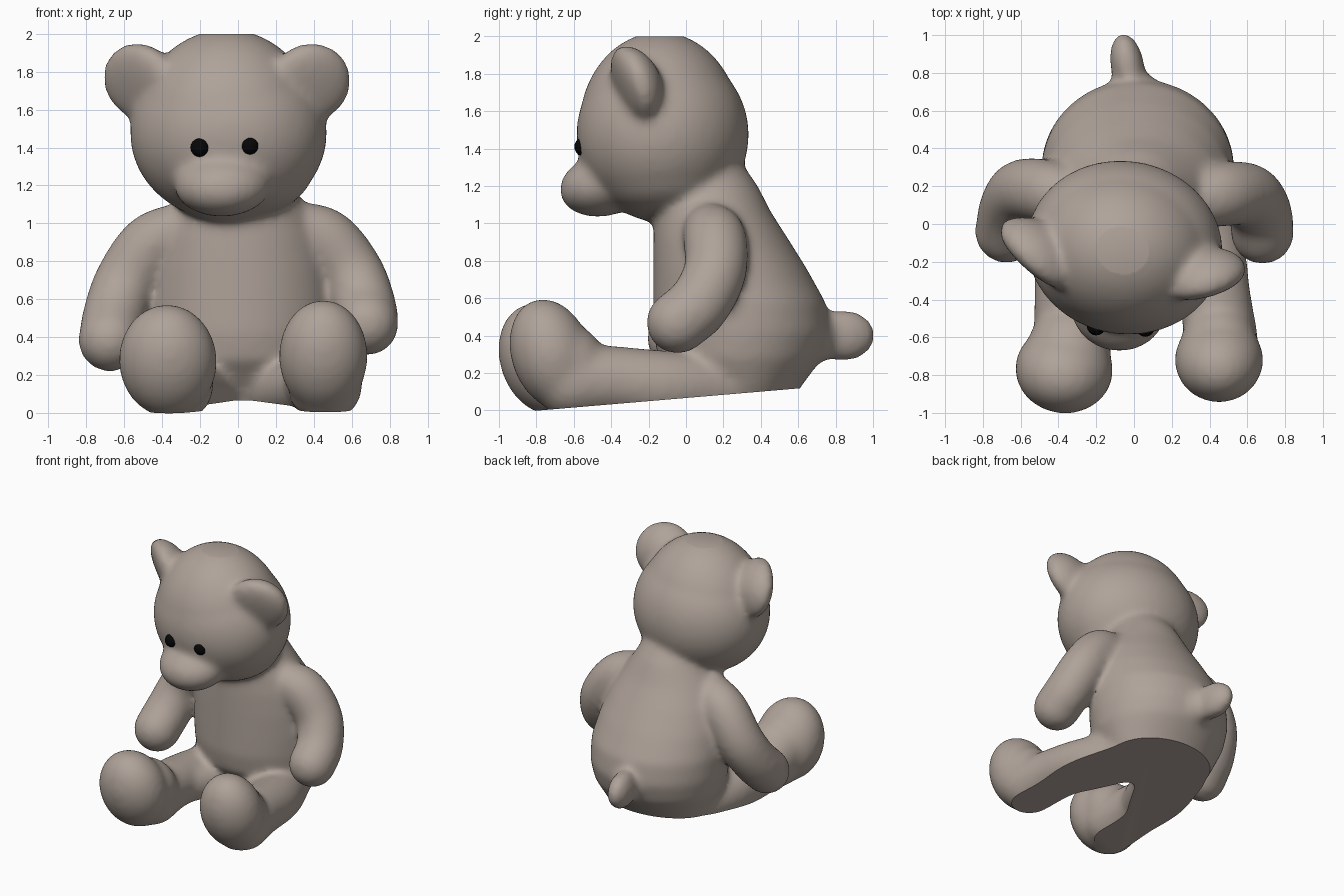
import bpy, bmesh, math
from mathutils import Matrix, Vector, Euler

cube = bpy.data.objects.get("Cube")
if cube:
    bpy.data.objects.remove(cube, do_unlink=True)


def make_material(name, rgb):
    m = bpy.data.materials.new(name)
    m.use_nodes = True
    m.diffuse_color = (*rgb, 1)
    m.node_tree.nodes["Principled BSDF"].inputs["Base Color"].default_value = (*rgb, 1)
    return m


taupe = make_material("warm_taupe", (0.43, 0.365, 0.32))
black = make_material("eye_black", (0.002, 0.002, 0.002))


def ellipsoid(bm, centre, radii, tilt=0, turn=0, cup=0):
    """Rounded blob, tilted about x, turned about z, optionally cupped to the front."""
    verts = bmesh.ops.create_icosphere(bm, subdivisions=4, radius=1)["verts"]
    rot = Euler((math.radians(tilt), 0, math.radians(turn))).to_matrix()
    for v in verts:
        p = Vector(a * b for a, b in zip(v.co, radii))
        p.y -= cup * (p.x ** 2 + p.z ** 2)
        v.co = rot @ p + Vector(centre)


def limb(bm, path):
    """Overlapping balls along a smooth curve through (x, y, z, radius)."""
    steps = 7
    pts = [Vector(p) for p in path]
    pts = [2 * pts[0] - pts[1]] + pts + [2 * pts[-1] - pts[-2]]
    for a, b, c, d in zip(pts, pts[1:], pts[2:], pts[3:]):
        for i in range(steps + 1):
            t = i / steps
            q = b + (c - a) * (t / 2) + (2 * a - 5 * b + 4 * c - d) * (t * t / 2) \
                + (3 * b - a - 3 * c + d) * (t ** 3 / 2)
            bmesh.ops.create_icosphere(bm, subdivisions=3, radius=q[3],
                                       matrix=Matrix.Translation(q[:3]))


def loft(bm, rings, sides=48):
    """Closed skin through elliptical rings (z, front y, back y, half width)."""
    loops = []
    for z, front, back, rx in rings:
        yc, ry = (front + back) / 2, (back - front) / 2
        angles = [2 * math.pi * i / sides for i in range(sides)]
        loops.append([bm.verts.new((0.02 + rx * math.cos(a), yc + ry * math.sin(a), z))
                      for a in angles])
    for lo, hi in zip(loops, loops[1:]):
        for i in range(sides):
            j = (i + 1) % sides
            bm.faces.new((lo[i], lo[j], hi[j], hi[i]))
    bm.faces.new(loops[0][::-1])
    bm.faces.new(loops[-1])


def slice_flat(bm, point, normal):
    """Remove everything on the normal side of a plane and cap the hole."""
    bmesh.ops.bisect_plane(bm, geom=bm.verts[:] + bm.edges[:] + bm.faces[:],
                           plane_co=point, plane_no=normal, clear_outer=True)
    bmesh.ops.holes_fill(bm, edges=[e for e in bm.edges if e.is_boundary], sides=0)


def finish(obj, mat):
    obj.data.materials.clear()
    obj.data.materials.append(mat)
    bpy.ops.object.select_all(action="DESELECT")
    obj.select_set(True)
    bpy.context.view_layer.objects.active = obj
    bpy.ops.object.shade_smooth_by_angle(angle=math.radians(40))


def new_object(name, bm):
    mesh = bpy.data.meshes.new(name)
    bm.to_mesh(mesh)
    bm.free()
    obj = bpy.data.objects.new(name, mesh)
    bpy.context.collection.objects.link(obj)
    return obj


bm = bmesh.new()

# Torso, wide at the seat and narrowing to the neck
loft(bm, [(-0.02, 0.06, 0.53, 0.34), (0.12, -0.02, 0.61, 0.42), (0.28, -0.15, 0.73, 0.49),
          (0.42, -0.175, 0.77, 0.51), (0.58, -0.175, 0.745, 0.51), (0.76, -0.175, 0.645, 0.48),
          (0.92, -0.175, 0.545, 0.43), (1.06, -0.17, 0.455, 0.36), (1.20, -0.14, 0.385, 0.27),
          (1.35, -0.10, 0.28, 0.20)])

# Head with a narrower crown and full jaw, muzzle and cupped ears
ellipsoid(bm, (-0.05, -0.125, 1.475), (0.522, 0.46, 0.465), turn=-10)
ellipsoid(bm, (-0.06, -0.14, 1.515), (0.48, 0.43, 0.51), turn=-10)
ellipsoid(bm, (-0.03, -0.12, 1.29), (0.43, 0.39, 0.27), turn=-10)
ellipsoid(bm, (-0.08, -0.43, 1.21), (0.26, 0.25, 0.17), tilt=14, turn=-8)
ellipsoid(bm, (-0.485, -0.13, 1.75), (0.25, 0.115, 0.22), tilt=18, turn=-42, cup=0.7)
ellipsoid(bm, (0.37, -0.25, 1.75), (0.225, 0.115, 0.22), tilt=18, turn=16, cup=0.7)

# Arms
limb(bm, [(0.30, 0.12, 0.97, 0.145), (0.46, 0.155, 0.91, 0.172), (0.60, 0.155, 0.74, 0.17),
          (0.665, 0.07, 0.57, 0.17), (0.68, -0.045, 0.47, 0.17)])
limb(bm, [(-0.30, 0.12, 0.97, 0.145), (-0.46, 0.17, 0.88, 0.17), (-0.59, 0.175, 0.69, 0.17),
          (-0.65, 0.09, 0.52, 0.17), (-0.675, -0.04, 0.385, 0.17)])

# Legs, inner thighs, ankles and upright feet
limb(bm, [(0.28, 0.20, 0.12, 0.18), (0.39, -0.10, 0.13, 0.19), (0.43, -0.38, 0.155, 0.19),
          (0.46, -0.61, 0.15, 0.20)])
limb(bm, [(0.17, 0.10, 0.11, 0.15), (0.35, -0.25, 0.14, 0.15)])
ellipsoid(bm, (0.45, -0.62, 0.25), (0.20, 0.19, 0.22), tilt=18)
ellipsoid(bm, (0.45, -0.72, 0.30), (0.235, 0.215, 0.305), tilt=18)
limb(bm, [(-0.26, 0.20, 0.12, 0.18), (-0.33, -0.10, 0.13, 0.19), (-0.34, -0.38, 0.155, 0.19),
          (-0.33, -0.62, 0.15, 0.205)])
limb(bm, [(-0.12, 0.10, 0.11, 0.15), (-0.28, -0.25, 0.14, 0.15)])
ellipsoid(bm, (-0.34, -0.64, 0.25), (0.22, 0.20, 0.22), tilt=18)
ellipsoid(bm, (-0.37, -0.77, 0.275), (0.26, 0.225, 0.305), tilt=18, turn=-6)

# Tail and its root
ellipsoid(bm, (0.0, 0.69, 0.40), (0.15, 0.12, 0.15))
ellipsoid(bm, (-0.035, 0.84, 0.40), (0.09, 0.175, 0.14), turn=10)

# Fuse the parts into one soft skin
body = new_object("bear_body", bm)
remesh = body.modifiers.new("fuse", "REMESH")
remesh.mode = "VOXEL"
remesh.voxel_size = 0.02
soften = body.modifiers.new("soften", "SMOOTH")
soften.factor = 0.5
soften.iterations = 22
bpy.context.view_layer.update()
fused = bpy.data.meshes.new_from_object(body.evaluated_get(bpy.context.evaluated_depsgraph_get()))
body.modifiers.clear()
body.data = fused

# Flat sloping underside and flattened crown
bm = bmesh.new()
bm.from_mesh(fused)
slice_flat(bm, (0, -0.78, 0), (0, 0.085, -1))
slice_flat(bm, (0, 0, 2), (0, 0, 1))
bm.to_mesh(fused)
bm.free()
finish(body, taupe)

# Eyes
for name, centre in (("right_eye", (-0.20, -0.54, 1.40)), ("left_eye", (0.06, -0.547, 1.41))):
    bm = bmesh.new()
    bmesh.ops.create_uvsphere(bm, u_segments=16, v_segments=10, radius=0.05,
                              matrix=Matrix.Translation(centre))
    finish(new_object(name, bm), black)
